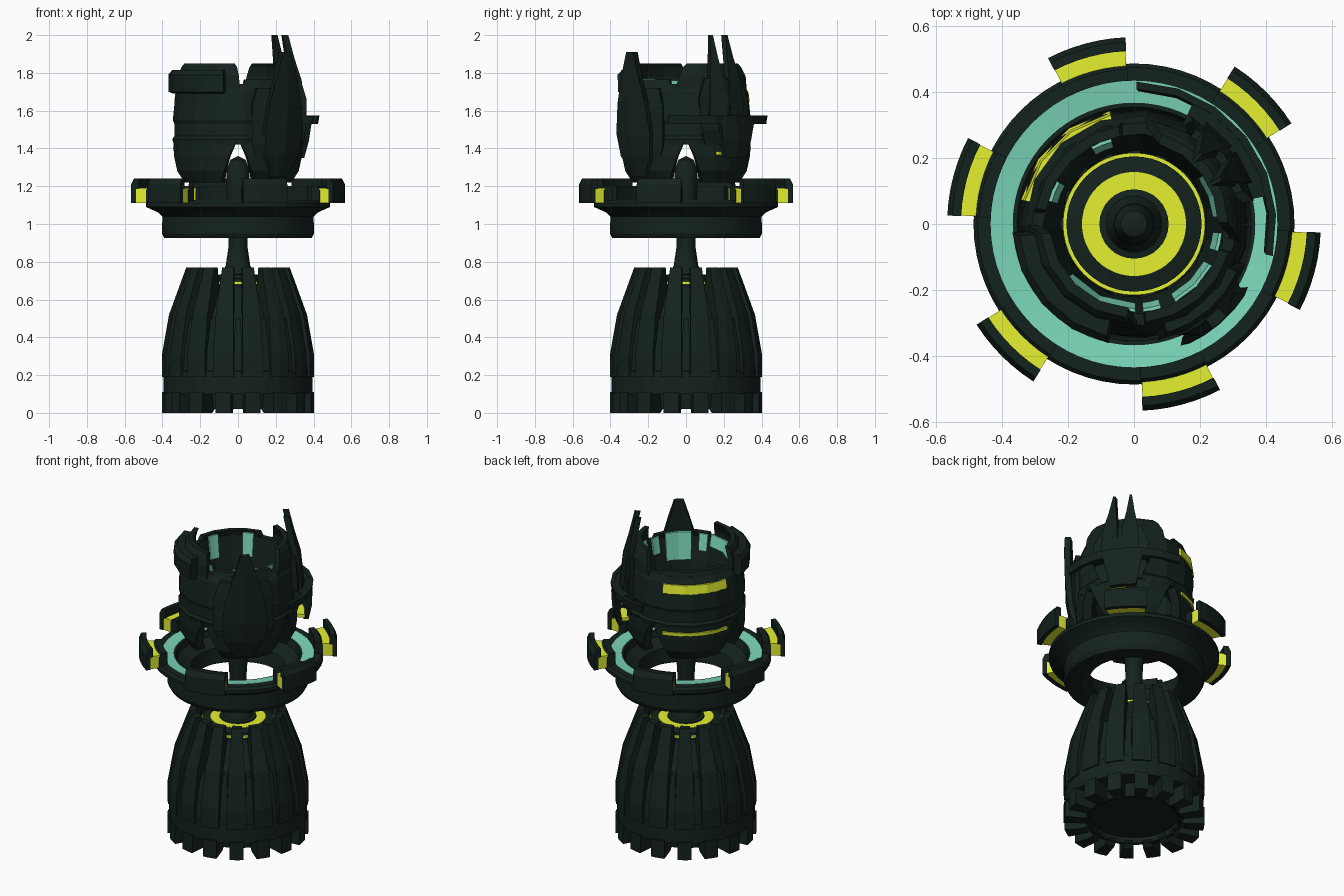
import bpy, bmesh, math


def material(name, rgb):
    m = bpy.data.materials.new(name)
    m.diffuse_color = (*rgb, 1)
    return m


DARK = material("dark_metal", (0.007, 0.016, 0.012))
YELLOW = material("yellow_glow", (0.78, 0.88, 0.03))
TEAL = material("teal_panel", (0.20, 0.68, 0.50))


def sweep(bm, mid, pts, n):
    """Sweep a closed (radius, z, half angle) section round z about azimuth mid."""
    full = pts[0][2] >= 180
    rows = []
    for i in range(n + 1):
        row = []
        for r, z, half in pts:
            a = math.radians(mid + half * (2 * i / n - 1))
            row.append(bm.verts.new((r * math.cos(a), r * math.sin(a), z)))
        rows.append(row)
    k = len(pts)
    for p, q in zip(rows, rows[1:]):
        for j in range(k):
            bm.faces.new((p[j], p[(j + 1) % k], q[(j + 1) % k], q[j]))
    if not full:
        bm.faces.new(rows[0][::-1])
        bm.faces.new(rows[-1])


def arc(name, mids, pts, n, mat=DARK, half=None, smooth=False):
    """One object holding a copy of the swept section at each azimuth."""
    if half is not None:
        pts = [(r, z, half) for r, z in pts]
    bm = bmesh.new()
    for mid in mids:
        sweep(bm, mid, pts, n)
    bmesh.ops.remove_doubles(bm, verts=bm.verts, dist=1e-5)
    bmesh.ops.recalc_face_normals(bm, faces=bm.faces)
    me = bpy.data.meshes.new(name)
    bm.to_mesh(me)
    bm.free()
    me.materials.append(mat)
    ob = bpy.data.objects.new(name, me)
    bpy.context.collection.objects.link(ob)
    if smooth:
        bpy.context.view_layer.objects.active = ob
        ob.select_set(True)
        bpy.ops.object.shade_smooth_by_angle(angle=math.radians(25))
        ob.select_set(False)
    return ob


def lathe(name, pts, n, mat=DARK, smooth=True):
    return arc(name, [0], pts, n, mat, 180, smooth)


def plate(name, mids, outer, thick, n, mat=DARK):
    """Curved plate: outer outline points (r, z, half), given an even thickness."""
    inner = [(r - thick, z, h) for r, z, h in reversed(outer)]
    return arc(name, mids, outer + inner, n, mat)


# --- base: drum, teeth, fins and core ---
turn = [22.5 * i + 11.25 for i in range(16)]
between = [a + 11.25 for a in turn]
lathe("base_drum", [(0, .05), (.25, .05), (.26, .02), (.28, .02), (.29, .1), (.395, .1),
                    (.395, .22), (.365, .24), (.34, .35), (.305, .52), (.215, .66),
                    (.215, .683), (0, .683)], 32, smooth=False)
arc("base_teeth", turn, [(.25, .03), (.29, 0), (.403, 0), (.403, .11), (.25, .11)], 2, half=5.8)
arc("base_fins", turn, [(.33, .19, 8), (.403, .19, 8), (.403, .31, 8), (.366, .52, 7.5),
                        (.275, .77, 6.5), (.235, .77, 6.5), (.215, .66, 6.5), (.29, .52, 7.5)], 2)
arc("base_short_ribs", between, [(.33, .2, 3.2), (.39, .2, 3.2), (.378, .34, 3),
                                 (.345, .5, 2.5), (.28, .5, 2.5)], 1)
lathe("core_glow_band", [(.2, .683), (.216, .683), (.216, .695), (.2, .695)], 48, YELLOW)
lathe("core_cap", [(0, .683), (.205, .683), (.205, .71), (.155, .72), (.155, .705), (0, .705)], 48)
lathe("core_glow_ring", [(.1, .7), (.158, .7), (.158, .722), (.1, .722)], 48, YELLOW)
lathe("stem", [(0, .7), (.105, .7), (.105, .73), (.085, .735), (.065, .78), (.05, .88),
               (.05, 1.0), (.062, 1.2), (.06, 1.29), (.04, 1.34), (0, 1.36)], 32)

# --- floating ring with teal tray and six clamps ---
lathe("ring_body", [(.255, .95), (.3, .925), (.39, .925), (.403, .95), (.40, 1.04), (.42, 1.06),
                    (.487, 1.09), (.487, 1.11), (.475, 1.125), (.43, 1.125), (.43, 1.1),
                    (.37, 1.09), (.37, 1.115), (.355, 1.115), (.345, 1.08), (.27, 1.04)], 64)
lathe("ring_teal_tray", [(.368, 1.09), (.435, 1.10), (.435, 1.127), (.368, 1.118)], 64, TEAL)
clamps = [45 + 60 * i for i in range(6)]
arc("clamp_seat", clamps, [(.435, 1.1), (.487, 1.1), (.487, 1.18), (.47, 1.2), (.435, 1.2)], 6,
    half=12.5)
arc("clamp_outer", clamps, [(.54, 1.11), (.567, 1.11), (.567, 1.21), (.552, 1.24),
                            (.525, 1.24), (.525, 1.185), (.54, 1.185)], 6, half=12.4)
arc("clamp_glow", clamps, [(.48, 1.112), (.543, 1.112), (.543, 1.19), (.48, 1.19)], 6,
    YELLOW, half=12.2)

# --- head: middle band, four legs below, crown above ---
lathe("head_band", [(.225, 1.42), (.34, 1.42), (.348, 1.45), (.337, 1.465), (.337, 1.53),
                    (.345, 1.55), (.338, 1.62), (.33, 1.70), (.31, 1.74), (.275, 1.74),
                    (.25, 1.6)], 15, smooth=False)
plate("head_legs", [45, 135, 225, 315], [(.295, 1.22, 28), (.33, 1.28, 32), (.342, 1.36, 37),
                                         (.343, 1.44, 44)], .06, 4)
plate("crown_left", [226], [(.325, 1.68, 46), (.32, 1.78, 45), (.30, 1.83, 43),
                            (.285, 1.85, 40)], .03, 4)
plate("crown_right", [37], [(.325, 1.68, 48), (.32, 1.78, 44), (.30, 1.83, 40),
                            (.285, 1.85, 36)], .03, 4)
plate("crown_front", [-50], [(.33, 1.68, 36), (.30, 1.765, 33)], .03, 4)
plate("crown_back", [135], [(.325, 1.68, 42), (.30, 1.77, 36)], .03, 4)
plate("brow_block", [221], [(.345, 1.69, 36), (.368, 1.70, 37), (.37, 1.79, 37),
                            (.35, 1.815, 35)], .05, 4)

# glowing strips on the back
plate("back_glow_upper", [135], [(.345, 1.645, 33), (.338, 1.70, 33)], .02, 3, YELLOW)
plate("back_glow_lower", [135], [(.349, 1.385, 33), (.351, 1.405, 33)], .02, 3, YELLOW)

# teal lining inside the crown
for mid, half, z0, z1 in [(-45, 17, 1.6, 1.765), (-78, 6, 1.66, 1.76), (-12, 6, 1.66, 1.76),
                          (112, 7, 1.62, 1.76), (158, 7, 1.62, 1.76), (20, 15, 1.70, 1.77),
                          (245, 26, 1.70, 1.77)]:
    plate("inner_teal_panel", [mid], [(.25, z0, half), (.268, z1, half)], .01, 2, TEAL)

# --- tall front plate rising to a narrow tip, at the front right corner ---
plate("front_mask", [-49], [(.335, 1.25, 9), (.375, 1.36, 18), (.395, 1.48, 20), (.40, 1.64, 16),
                            (.40, 1.80, 9), (.397, 1.91, 4)], .035, 2)
plate("mask_backing", [-49], [(.345, 1.36, 26), (.36, 1.42, 29), (.36, 1.62, 29),
                              (.345, 1.72, 24)], .04, 4)

# --- right rear shield: twin spikes, swept arms and hanging visor ---
plate("side_shield", [37], [(.35, 1.42, 20), (.37, 1.50, 24), (.37, 1.66, 26),
                            (.345, 1.77, 20)], .05, 2)
plate("twin_spikes", [27.5, 46.5], [(.38, 1.57, 8), (.36, 1.76, 7), (.325, 1.88, 4),
                                    (.297, 2.0, 1.2)], .035, 1)
plate("visor_arms", [38], [(.425, 1.53, 50), (.432, 1.575, 51)], .022, 6)
plate("visor_block", [38], [(.425, 1.53, 26), (.425, 1.572, 26)], .09, 3)
plate("visor_plate", [41], [(.405, 1.35, 11), (.425, 1.44, 13), (.43, 1.535, 16)], .03, 2)
arc("visor_glow", [39], [(.325, 1.365), (.385, 1.365), (.385, 1.385), (.325, 1.385)], 2,
    YELLOW, half=11)
